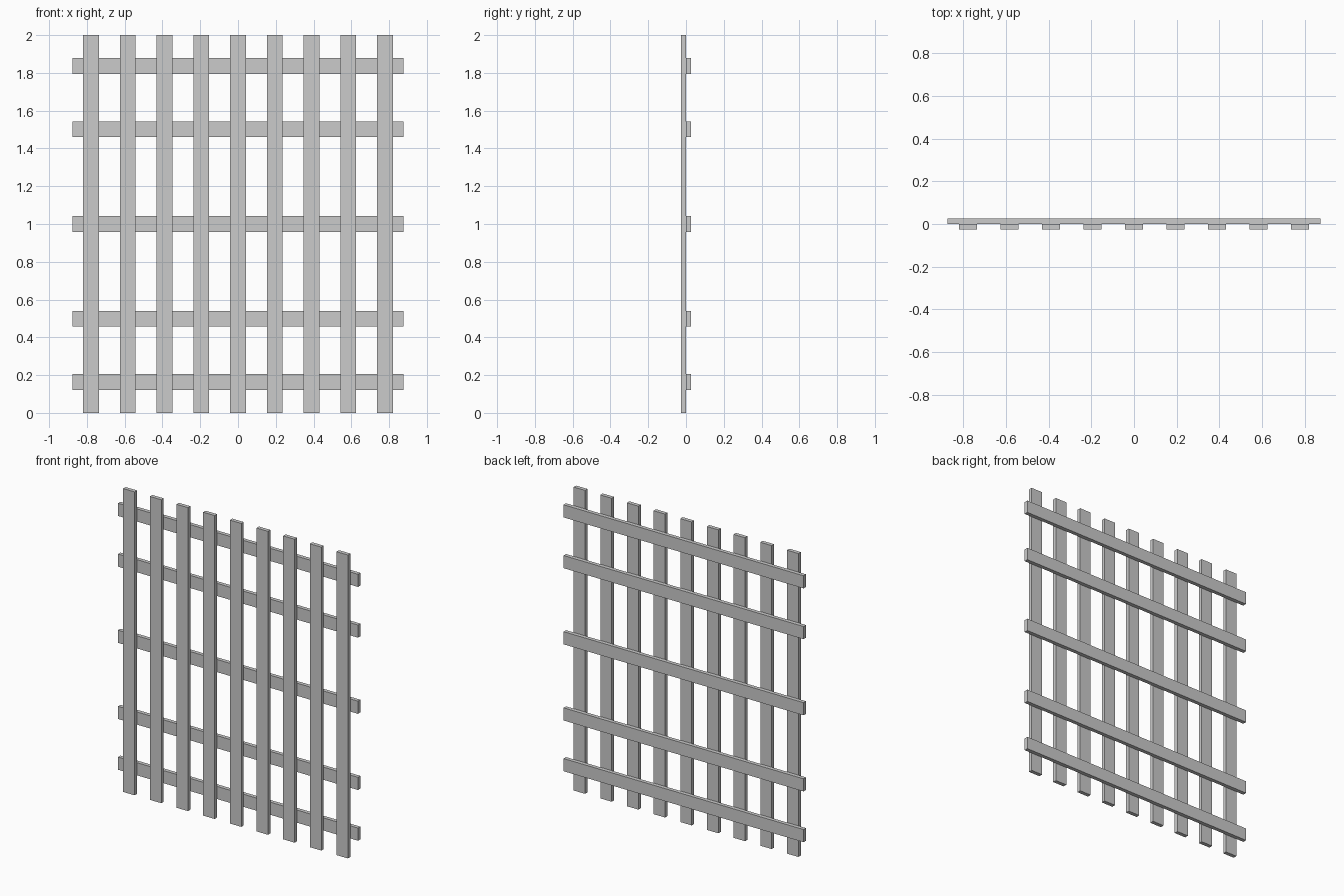
import bpy

if "Cube" in bpy.data.objects:
    bpy.data.objects.remove(bpy.data.objects["Cube"])

WIDTH = 0.0833      # face width of every board
THICK = 0.0255      # thickness of every board
RAIL_LENGTH = 1.75
HEIGHT = 2.0


def board(name, size, centre):
    bpy.ops.mesh.primitive_cube_add(size=1, location=centre)
    ob = bpy.context.object
    ob.name = name
    ob.scale = size
    bpy.ops.object.transform_apply(location=False, rotation=False, scale=True)
    return ob


# Nine upright slats on the front
for i in range(9):
    board(f"slat_{i + 1}", (WIDTH, THICK, HEIGHT),
          ((i - 4) * 0.1945, -THICK / 2, HEIGHT / 2))

# Five cross rails on the back, mirrored about mid height
for i, offset in enumerate((-0.8365, -0.502, 0, 0.502, 0.8365)):
    board(f"rail_{i + 1}", (RAIL_LENGTH, THICK, WIDTH),
          (0, THICK / 2, HEIGHT / 2 + offset))
